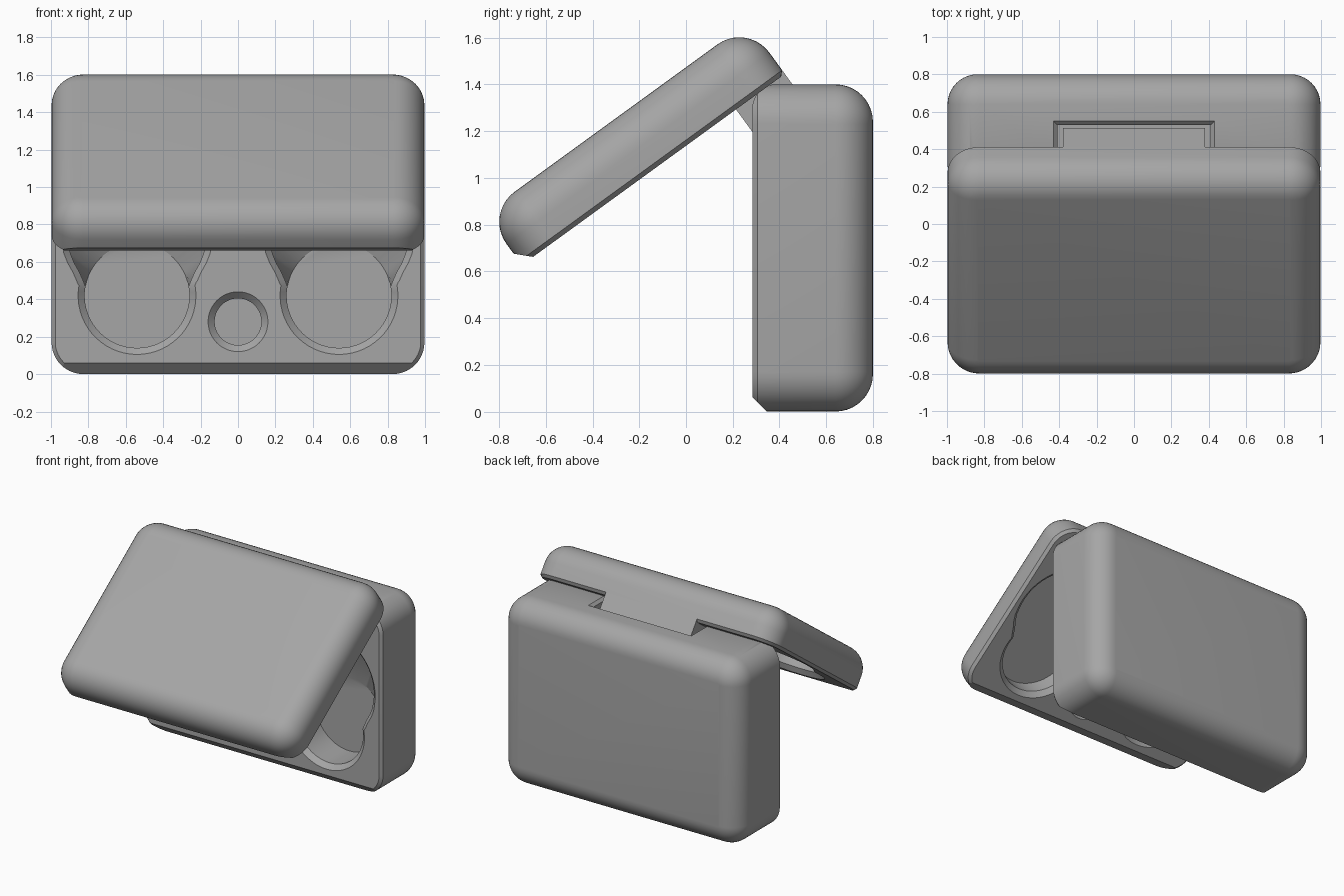
import bpy, bmesh
from math import sin, cos, pi, radians, hypot
from mathutils import Matrix, Vector

if "Cube" in bpy.data.objects:
    bpy.data.objects.remove(bpy.data.objects["Cube"])

# Case-local axes: x across, v along the height, w depth behind the mating face
TILT = radians(36)
U = Vector((0, cos(TILT), sin(TILT)))
N = Vector((0, -sin(TILT), cos(TILT)))

grey = bpy.data.materials.new("case_grey")
grey.diffuse_color = (0.38, 0.38, 0.38, 1)
grey.use_nodes = True
grey.node_tree.nodes["Principled BSDF"].inputs["Base Color"].default_value = grey.diffuse_color


def frame(v_axis, w_axis, origin):
    m = Matrix((Vector((1, 0, 0)), v_axis, w_axis)).transposed().to_4x4()
    m.translation = origin
    return m


BODY = frame(Vector((0, 0, 1)), Vector((0, 1, 0)), Vector((0, 0.285, 0)))
LID = frame(U * 0.994, N, U * -0.2 + N * 0.92)


def arc(cx, cy, r, a0, a1, n):
    return [(cx + r * cos(radians(a0 + (a1 - a0) * i / n)),
             cy + r * sin(radians(a0 + (a1 - a0) * i / n))) for i in range(n + 1)]


def loft(name, rings, m, cuts=(), cutter=False):
    """Skin a stack of equal-length rings, cap it and slice it by planes."""
    bm = bmesh.new()
    vs = [[bm.verts.new(p) for p in ring] for ring in rings]
    n = len(vs[0])
    for a, b in zip(vs, vs[1:]):
        for i in range(n):
            bm.faces.new((a[i], a[(i + 1) % n], b[(i + 1) % n], b[i]))
    bm.faces.new(vs[0])
    bm.faces.new(vs[-1])
    for co, no in cuts:
        bmesh.ops.bisect_plane(bm, geom=bm.verts[:] + bm.edges[:] + bm.faces[:],
                               plane_co=co, plane_no=no, clear_outer=True)
        bmesh.ops.holes_fill(bm, edges=[e for e in bm.edges if e.is_boundary], sides=0)
    bm.transform(m)
    bmesh.ops.recalc_face_normals(bm, faces=bm.faces)
    me = bpy.data.meshes.new(name)
    bm.to_mesh(me)
    bm.free()
    me.materials.append(grey)
    ob = bpy.data.objects.new(name, me)
    bpy.context.collection.objects.link(ob)
    ob.hide_render = cutter
    return ob


def box(name, lo, hi, m, cutter=False):
    rings = [[(lo[0], lo[1], w), (hi[0], lo[1], w), (hi[0], hi[1], w), (lo[0], hi[1], w)]
             for w in (lo[2], hi[2])]
    return loft(name, rings, m, cutter=cutter)


def shell(name, depth, m, cuts):
    """Rounded slab: thin chamfer at the mating face, large fillet at the far face."""
    r, corner = 0.16, 0.17
    steps = [(0.02, 0), (0, 0.02)]
    steps += [(r - r * cos(t * pi / 20), depth - r + r * sin(t * pi / 20)) for t in range(11)]
    rings = []
    for inset, w in steps:
        rr = corner - inset
        pts = []
        for k, (sx, v) in enumerate(((1, 1.4 - corner), (-1, 1.4 - corner),
                                     (-1, corner), (1, corner))):
            pts += arc(sx * (0.997 - corner), v, rr, 90 * k, 90 * k + 90, 10)
        rings.append([(x, v, w) for x, v in pts])
    return loft(name, rings, m, cuts)


def pocket_outline(cx, e):
    """Keyhole outline of an earpiece pocket: stem circle widening to a larger head."""
    half = arc(0, 0.42, 0.28 + e, -90, 10, 16)
    half += [(0.288 + e, 0.5), (0.308 + e, 0.545), (0.336 + e, 0.595), (0.356 + e, 0.645)]
    half += arc(0, 0.76, 0.37 + e, -10, 90, 18)
    full = half + [(-x, v) for x, v in half[-2:0:-1]]
    return [(cx + x, v) for x, v in full]


def pocket(cx, depth, m, to_circle):
    """Chamfered pocket; the body's head wall slopes down to the round stem floor."""
    rings = [[(x, v, w) for x, v in pocket_outline(cx, e)] for e, w in ((0.085, -0.05), (0, 0.035))]
    base = pocket_outline(cx, 0)
    if to_circle:
        rings.append([(x, v, 0.1) for x, v in base])
        scaled = [(x - cx, v - 0.42, 0.28 / hypot(x - cx, v - 0.42)) for x, v in base]
        base = [(cx + dx * k, 0.42 + dv * k) for dx, dv, k in scaled]
    rings.append([(x, v, depth) for x, v in base])
    return loft("pocket_cutter", rings, m, cutter=True)


def hole(r, depth, m):
    prof = [(r + 0.085, -0.05), (r, 0.035), (r, depth)]
    rings = [[(x, v, w) for x, v in arc(0, 0.28, rr, 0, 360, 48)[:-1]] for rr, w in prof]
    return loft("hole_cutter", rings, m, cutter=True)


def combine(ob, cutters, joined=()):
    for c in [*cutters, *joined]:
        mod = ob.modifiers.new("combine", 'BOOLEAN')
        mod.operation = 'UNION' if c in joined else 'DIFFERENCE'
        mod.solver = 'EXACT'
        mod.object = c
    for o in bpy.context.selected_objects:
        o.select_set(False)
    bpy.context.view_layer.objects.active = ob
    ob.select_set(True)
    for mod in list(ob.modifiers):
        bpy.ops.object.modifier_apply(modifier=mod.name)
    for c in [*cutters, *joined]:
        bpy.data.objects.remove(c, do_unlink=True)
    bpy.ops.object.shade_smooth_by_angle(angle=radians(28))


# Thumb chamfer at the opening end, rounded hinge edge on the body
thumb = ((0, 0.06, 0), (0, -1, -1))
R = 0.1
hinge_round = []
for deg in (15, 30, 45, 60, 75):
    d = Vector((0, sin(radians(deg)), -cos(radians(deg))))
    hinge_round.append((Vector((0, 1.4 - R, R)) + d * R, d))

# Body with earpiece pockets, centre hole and hinge notch
body = shell("case_body", 0.515, BODY, [thumb] + hinge_round)
cutters = [hole(0.125, 0.15, BODY)]
cutters += [pocket(s * 0.54, 0.27, BODY, True) for s in (-1, 1)]
cutters.append(box("notch_cutter", (-0.41, 1.15, -0.1), (0.41, 1.5, 0.245), BODY, True))
notch_rim = [[(sx * (0.41 + e), v, w) for sx, w in ((-1, -0.1), (1, -0.1), (1, 0.245 + e), (-1, 0.245 + e))]
             for e, v in ((0, 1.38), (0.04, 1.42))]
cutters.append(loft("notch_rim_cutter", notch_rim, BODY, cutter=True))
combine(body, cutters)

# Lid, tilted open, with shallow pockets and the hinge tongue reaching into the notch
lid = shell("case_lid", 0.272, LID, [thumb])
tongue = box("hinge_tongue", (-0.38, 1.14, -0.155), (0.38, 1.4, 0.04), LID)
combine(lid, [pocket(s * 0.54, 0.15, LID, False) for s in (-1, 1)] + [hole(0.125, 0.1, LID)], [tongue])
